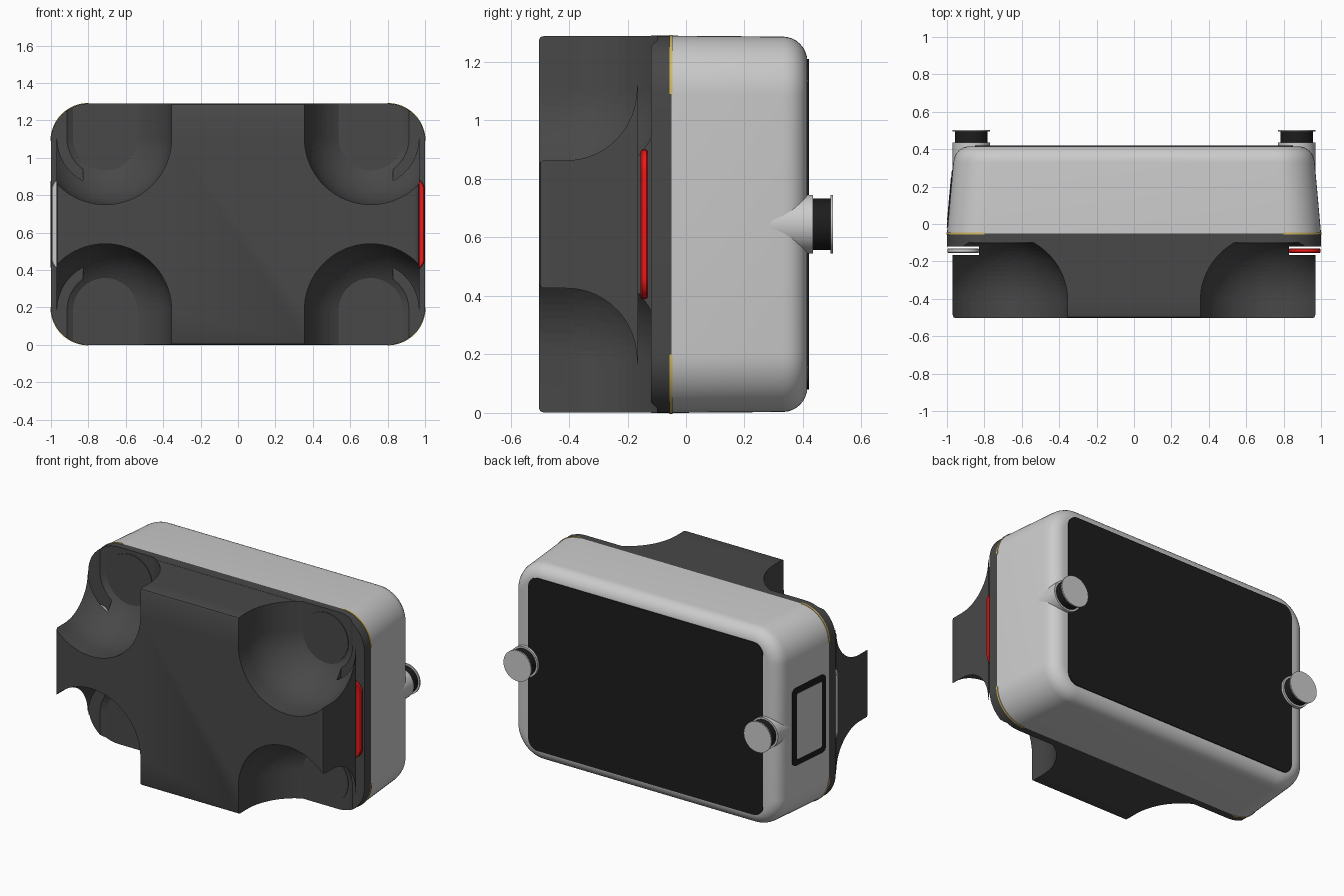
import bpy, bmesh, math
from mathutils import Matrix

if "Cube" in bpy.data.objects:
    bpy.data.objects.remove(bpy.data.objects["Cube"])

H = 1.29
MID = H / 2


def material(name, r, g, b):
    m = bpy.data.materials.new(name)
    m.diffuse_color = (r, g, b, 1)
    m.use_nodes = True
    m.node_tree.nodes["Principled BSDF"].inputs["Base Color"].default_value = m.diffuse_color
    return m


DARK = material("dark_grey", .065, .065, .065)
BLACK = material("black", .012, .012, .012)
RED = material("red", .85, .01, .01)
WHITE = material("white", .8, .8, .8)
GOLD = material("gold", .65, .48, .12)


def rounded(hx, hz, r, n=12):
    # rounded rectangle outline in x, z
    pts = []
    for k, (sx, sz) in enumerate([(1, 1), (-1, 1), (-1, -1), (1, -1)]):
        for i in range(n + 1):
            a = math.pi / 2 * (k + i / n)
            pts.append((sx * (hx - r) + r * math.cos(a), sz * (hz - r) + r * math.sin(a)))
    return pts


def loft(bm, sections):
    # join outlines (y, [(x, z)...]) into a closed solid
    rings = [[bm.verts.new((x, y, z)) for x, z in pts] for y, pts in sections]
    n = len(rings[0])
    for a, b in zip(rings, rings[1:]):
        for i in range(n):
            bm.faces.new((a[i], a[(i + 1) % n], b[(i + 1) % n], b[i]))
    bm.faces.new(rings[0])
    bm.faces.new(rings[-1])


def finish(name, bm, mat=None, matrix=None, smooth=True):
    bmesh.ops.recalc_face_normals(bm, faces=bm.faces[:])
    me = bpy.data.meshes.new(name)
    bm.to_mesh(me)
    bm.free()
    ob = bpy.data.objects.new(name, me)
    bpy.context.collection.objects.link(ob)
    if matrix:
        me.transform(matrix)
    if mat:
        me.materials.append(mat)
    if smooth:
        shade(ob)
    return ob


def select(ob):
    bpy.ops.object.select_all(action='DESELECT')
    ob.select_set(True)
    bpy.context.view_layer.objects.active = ob


def shade(ob):
    select(ob)
    bpy.ops.object.shade_smooth_by_angle(angle=math.radians(30))


def slab(name, levels, mat=None, matrix=Matrix.Translation((0, 0, MID))):
    # levels: (y, half width, half height, corner radius)
    bm = bmesh.new()
    loft(bm, [(y, rounded(hx, hz, r)) for y, hx, hz, r in levels])
    return finish(name, bm, mat, matrix)


def disc(name, x, z, r, y0, y1, mat=None):
    bm = bmesh.new()
    pts = [(x + r * math.cos(i * math.tau / 48), z + r * math.sin(i * math.tau / 48)) for i in range(48)]
    loft(bm, [(y0, pts), (y1, pts)])
    return finish(name, bm, mat)


def cut(ob, cutter):
    select(ob)
    m = ob.modifiers.new("cut", 'BOOLEAN')
    m.operation = 'DIFFERENCE'
    m.solver = 'EXACT'
    m.object = cutter
    bpy.ops.object.modifier_apply(modifier=m.name)
    shade(ob)


# tapered grey rear shell with a rounded back edge
levels = [(-.05, 1.0, MID, .2), (.33, .966, MID - .003, .2)]
for i in range(1, 9):
    a = math.pi / 2 * i / 8
    d = .085 * (1 - math.cos(a))
    levels.append((.33 + .085 * math.sin(a), .964 - d, MID - .003 - d, .2 - d))
slab("rear_shell", levels)
slab("rear_screen", [(.40, .85, .565, .07), (.42, .85, .565, .07)], BLACK)

# dark middle plate and front block
plate = slab("middle_plate", [(-.12, 1.0, MID, .2), (-.05, 1.0, MID, .2)], DARK)
block = slab("front_block", [(-.503, .955, MID - .015, .185), (-.498, .965, MID - .005, .195),
                             (-.485, .97, MID - .001, .2), (-.115, .97, MID - .001, .2)], DARK)

# bowl cutters: round toward the middle, running out through top and bottom
CX, CZ, R, CY = .71, 1.105, .355, -.41
bm = bmesh.new()
for sx in (1, -1):
    for sz in (1, -1):
        rings = []
        for y, r in [(-.7, R)] + [(CY + R * math.sin(t), R * math.cos(t))
                                  for t in [math.radians(61) * i / 14 for i in range(15)]]:
            arc = [(r * math.cos(math.pi * (1 + i / 40)), r * math.sin(math.pi * (1 + i / 40)))
                   for i in range(41)]
            pts = [(-r, .5)] + arc + [(r, .5)]
            rings.append((y, [(sx * (CX + x), MID + sz * (CZ - MID + z)) for x, z in pts]))
        loft(bm, rings)
bowls = finish("bowl_cutter", bm, smooth=False)
bowls.hide_render = True

# side slots that hold the lights
bm = bmesh.new()
for sx in (1, -1):
    bmesh.ops.create_cube(bm, size=1, matrix=Matrix.Translation((sx * 1.03, -.1325, MID))
                          @ Matrix.Diagonal((.4, .065, 1.6, 1)))
slots = finish("slot_cutter", bm, smooth=False)
slots.hide_render = True

cut(block, bowls)
cut(block, slots)
cut(plate, bowls)
for ob in (bowls, slots):
    bpy.data.objects.remove(ob)

for side, sx, mat in (("right", 1, RED), ("left", -1, WHITE)):
    # side light
    slab(side + "_light", [(-.155, .08, .25, .07), (-.15, .085, .255, .075),
                           (-.135, .085, .255, .075), (-.13, .08, .25, .07)], mat,
         Matrix.Translation((sx * .913, 0, MID)))
    # rear knob: post, black grip, caps
    x = sx * .87
    disc(side + "_knob_post", x, MID, .1, .28, .435)
    disc(side + "_knob_grip", x, MID, .088, .43, .497, BLACK)
    disc(side + "_knob_cap", x, MID, .1, .494, .503)
    for end, sz in (("top", 1), ("bottom", -1)):
        # round pad at the bottom of each bowl
        disc(f"{side}_{end}_pad", x / .87 * CX, MID + sz * (CZ - MID), .16, -.104, -.09, DARK)
        # thin gold corner trim
        bm = bmesh.new()
        pts = []
        for r, order in ((.203, range(17)), (.19, range(16, -1, -1))):
            for i in order:
                a = math.pi / 2 * i / 16
                pts.append((sx * (.8 + r * math.cos(a)), MID + sz * (MID - .2 + r * math.sin(a))))
        loft(bm, [(-.057, pts), (-.046, pts)])
        finish(f"{side}_{end}_trim", bm, GOLD)

# framed window on the left side, tilted with the shell taper
tilt = (Matrix.Translation((-.9835, .135, MID)) @ Matrix.Rotation(-math.atan(.034 / .38), 4, 'Z')
        @ Matrix.Rotation(math.pi / 2, 4, 'Z'))
slab("window_frame", [(-.02, .155, .255, .035), (.004, .155, .255, .035)], BLACK, tilt)
slab("window_pane", [(-.02, .115, .215, .015), (.006, .115, .215, .015)], None, tilt)
